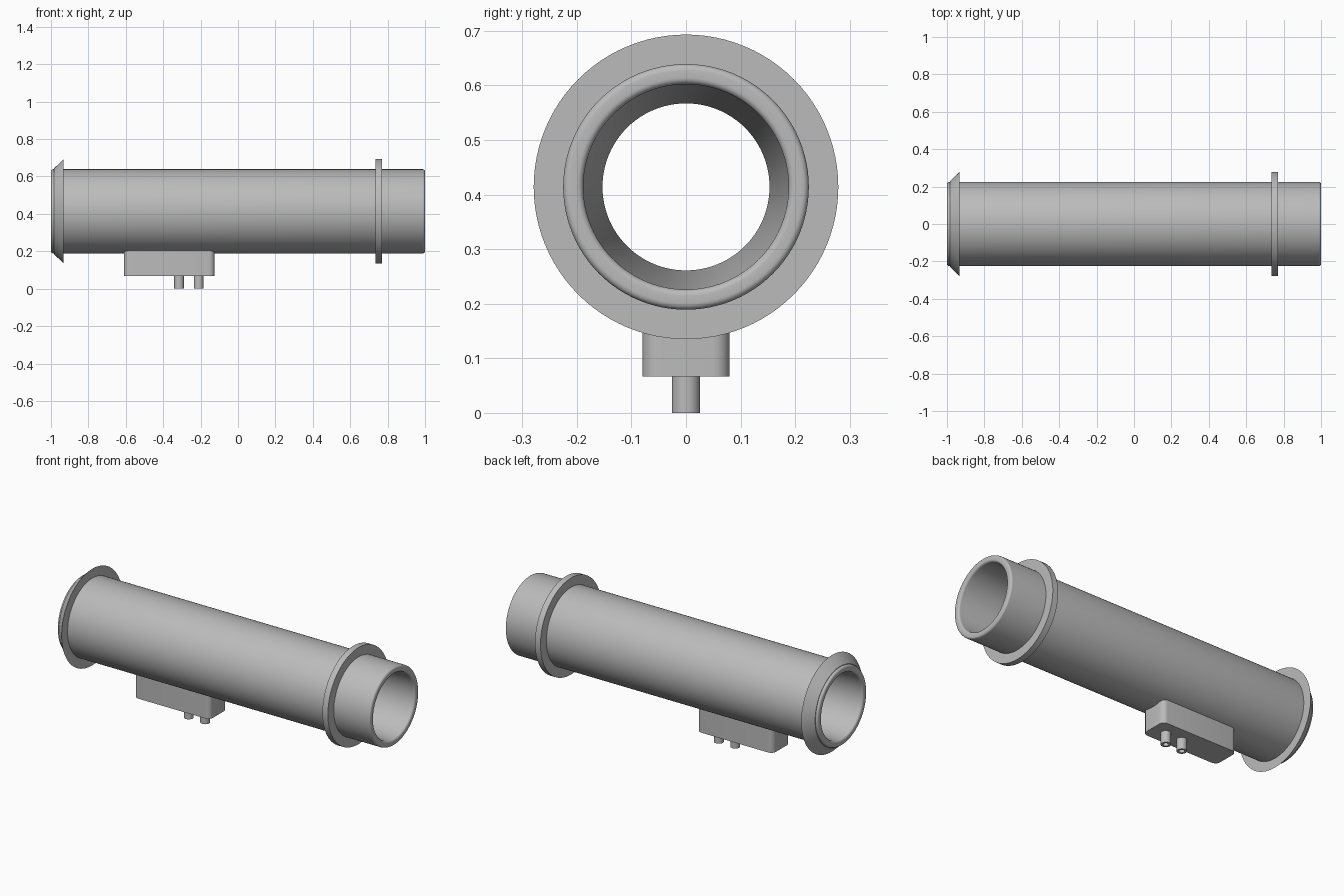
import bpy, bmesh, math

if "Cube" in bpy.data.objects:
    bpy.data.objects.remove(bpy.data.objects["Cube"], do_unlink=True)

AXIS_Z = 0.414

grey = bpy.data.materials.new("light_grey")
grey.use_nodes = True
grey.diffuse_color = (0.5, 0.5, 0.5, 1)
grey.node_tree.nodes["Principled BSDF"].inputs["Base Color"].default_value = (0.5, 0.5, 0.5, 1)


def finish(name, bm):
    bmesh.ops.recalc_face_normals(bm, faces=bm.faces)
    mesh = bpy.data.meshes.new(name)
    bm.to_mesh(mesh)
    bm.free()
    mesh.materials.append(grey)
    ob = bpy.data.objects.new(name, mesh)
    bpy.context.collection.objects.link(ob)
    bpy.ops.object.select_all(action='DESELECT')
    ob.select_set(True)
    bpy.context.view_layer.objects.active = ob
    bpy.ops.object.shade_smooth_by_angle(angle=math.radians(30))
    return ob


def lathe(name, profile, origin, along, segments=96):
    """Spin a closed (distance along axis, radius) profile about x or z."""
    bm = bmesh.new()
    rings = []
    for i in range(segments):
        a = 2 * math.pi * i / segments
        ring = []
        for d, r in profile:
            u, v = r * math.cos(a), r * math.sin(a)
            p = (d, u, v) if along == "x" else (u, v, d)
            ring.append(bm.verts.new([o + c for o, c in zip(origin, p)]))
        rings.append(ring)
    n = len(profile)
    for i in range(segments):
        a, b = rings[i], rings[(i + 1) % segments]
        for j in range(n):
            k = (j + 1) % n
            bm.faces.new((a[j], a[k], b[k], b[j]))
    return finish(name, bm)


def fillet(cx, cr, radius, start, steps=6):
    """Quarter arc of profile points, running clockwise from a start angle."""
    angles = [math.radians(start - 90 * i / steps) for i in range(steps + 1)]
    return [(cx + radius * math.cos(a), cr + radius * math.sin(a)) for a in angles]


# Tube with rounded lips and a bore narrowing to a throat
R, LIP, MOUTH, f = 0.225, 0.012, 0.188, 0.012
tube = (fillet(-1 + f, R - f, f, 180) + fillet(1 - f, R - f, f, 90)
        + fillet(1 - f, MOUTH + f, f, 0)
        + [(0, 0.153)]
        + fillet(-1 + f, MOUTH + f, f, 270))
lathe("tube", tube, (0, 0, AXIS_Z), "x")

# Flat collar and flared end flange
lathe("collar", [(0.735, 0.215), (0.735, 0.279), (0.77, 0.279), (0.77, 0.215)],
      (0, 0, AXIS_Z), "x")
lathe("flared_flange", [(-0.985, 0.215), (-0.985, 0.228), (-0.932, 0.279), (-0.932, 0.215)],
      (0, 0, AXIS_Z), "x")

# Connector block with rounded upright edges
bm = bmesh.new()
bmesh.ops.create_cube(bm, size=1)
x0, x1, z0, z1 = -0.61, -0.125, 0.067, 0.215
for v in bm.verts:
    v.co = ((x0 + x1) / 2 + v.co.x * (x1 - x0), v.co.y * 0.16, (z0 + z1) / 2 + v.co.z * (z1 - z0))
upright = [e for e in bm.edges if abs(e.verts[0].co.z - e.verts[1].co.z) > 0.1]
bmesh.ops.bevel(bm, geom=upright, offset=0.03, segments=6, profile=0.5, affect='EDGES')
finish("connector_block", bm)

# Hollow nozzles under the block
for side, x in (("right", -0.315), ("left", -0.21)):
    lathe(side + "_nozzle", [(0, 0.015), (0, 0.026), (0.075, 0.026), (0.075, 0.015)],
          (x, 0, 0), "z", 32)
